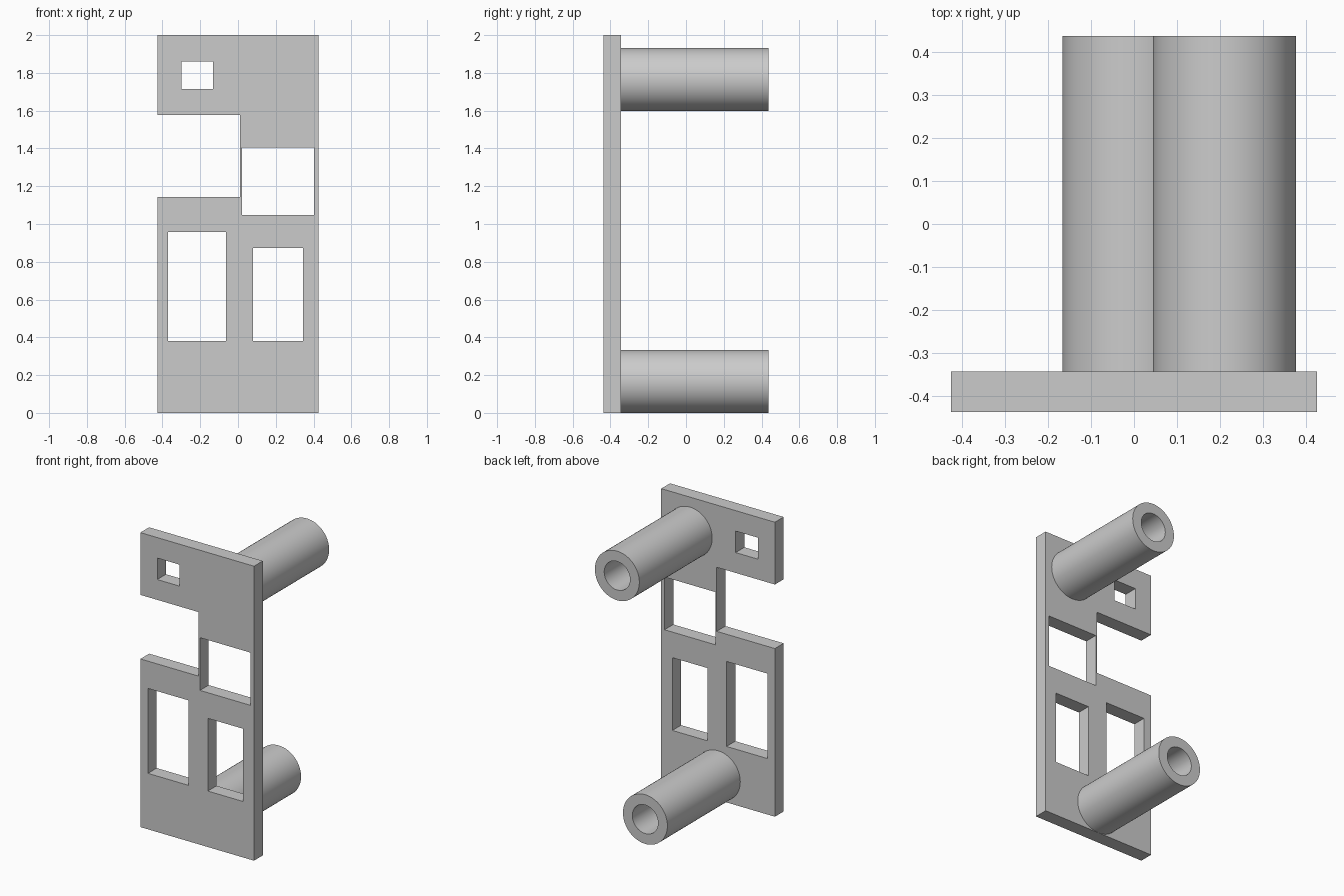
import bpy
import bmesh
import math
from mathutils import Matrix, Vector

cube = bpy.data.objects.get("Cube")
if cube:
    bpy.data.objects.remove(cube, do_unlink=True)

FRONT, PLATE_BACK, BACK = -0.438, -0.344, 0.438
HALF_WIDTH = 0.427
OUTER, BORE = 0.167, 0.097

grey = bpy.data.materials.new("plain grey")
grey.use_nodes = True
colour = (0.6, 0.6, 0.6, 1)
grey.diffuse_color = colour
grey.node_tree.nodes["Principled BSDF"].inputs["Base Color"].default_value = colour


def add_object(name, bm):
    bmesh.ops.remove_doubles(bm, verts=bm.verts, dist=0.0005)
    bmesh.ops.recalc_face_normals(bm, faces=bm.faces)
    mesh = bpy.data.meshes.new(name)
    bm.to_mesh(mesh)
    bm.free()
    mesh.materials.append(grey)
    obj = bpy.data.objects.new(name, mesh)
    bpy.context.collection.objects.link(obj)
    return obj


def rectangle(x0, x1, z0, z1):
    return [(x0, z0), (x1, z0), (x1, z1), (x0, z1)]


def face_plate(name, loops):
    """Extrude an outline with window loops into a flat plate."""
    curve = bpy.data.curves.new(name + "_outline", "CURVE")
    curve.dimensions = "2D"
    curve.fill_mode = "BOTH"
    curve.extrude = (PLATE_BACK - FRONT) / 2
    for loop in loops:
        spline = curve.splines.new("POLY")
        spline.points.add(len(loop) - 1)
        for point, (x, z) in zip(spline.points, loop):
            point.co = (x, z, 0, 1)
        spline.use_cyclic_u = True
    helper = bpy.data.objects.new(name + "_outline", curve)
    bpy.context.collection.objects.link(helper)
    bpy.context.view_layer.update()
    graph = bpy.context.evaluated_depsgraph_get()
    mesh = bpy.data.meshes.new_from_object(helper.evaluated_get(graph))
    bm = bmesh.new()
    bm.from_mesh(mesh)
    stand = Matrix.Translation((0, (FRONT + PLATE_BACK) / 2, 0)) @ Matrix.Rotation(math.pi / 2, 4, "X")
    bm.transform(stand)
    bpy.data.objects.remove(helper, do_unlink=True)
    bpy.data.curves.remove(curve)
    bpy.data.meshes.remove(mesh)
    for face in bm.faces:
        face.smooth = False
    return add_object(name, bm)


def tube(name, x, z):
    """Lathe a hollow post that stands out behind the plate."""
    bm = bmesh.new()
    profile = [(BORE, PLATE_BACK), (BORE, BACK), (OUTER, BACK), (OUTER, PLATE_BACK)]
    verts = [bm.verts.new((x + r, y, z)) for r, y in profile]
    edges = [bm.edges.new(pair) for pair in zip(verts, verts[1:])]
    bmesh.ops.spin(bm, geom=verts + edges, cent=(x, 0, z), axis=Vector((0, 1, 0)),
                   angle=math.tau, steps=64, use_merge=True)
    obj = add_object(name, bm)
    # The open ring sits on the plate, so orient it from the outer wall
    outer = max(obj.data.polygons, key=lambda p: (p.center - Vector((x, p.center.y, z))).length)
    if outer.normal.dot(outer.center - Vector((x, outer.center.y, z))) < 0:
        obj.data.flip_normals()
    bpy.ops.object.select_all(action="DESELECT")
    obj.select_set(True)
    bpy.context.view_layer.objects.active = obj
    bpy.ops.object.shade_smooth_by_angle(angle=math.radians(30))
    return obj


# Plate with a notch in its right edge and four windows
W = HALF_WIDTH
outline = [(-W, 0), (W, 0), (W, 2), (-W, 2), (-W, 1.577), (0.01, 1.577), (0.01, 1.142), (-W, 1.142)]
windows = [
    rectangle(-0.3, -0.132, 1.715, 1.861),
    rectangle(0.021, 0.402, 1.048, 1.406),
    rectangle(-0.37, -0.064, 0.38, 0.957),
    rectangle(0.08, 0.343, 0.38, 0.874),
]
face_plate("face_plate", [outline] + windows)

# Mounting posts
tube("upper_post", 0.211, 1.765)
tube("lower_post", 0, OUTER)
